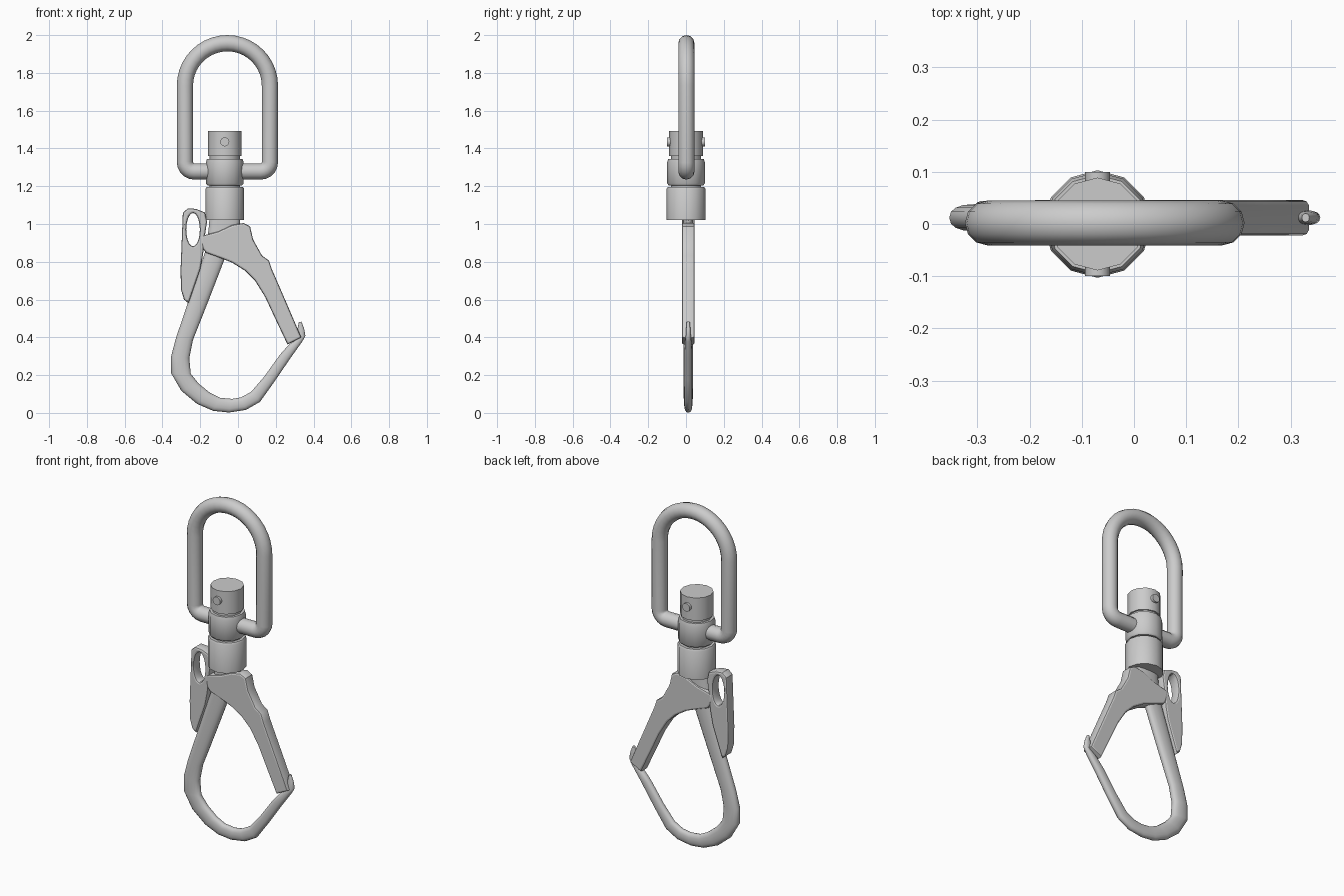
import bpy, bmesh, math
from mathutils import Vector

if "Cube" in bpy.data.objects:
    bpy.data.objects.remove(bpy.data.objects["Cube"])

AX = -0.07      # swivel axis x
YC = 0.012      # mid-plane of the hook parts


def finish(ob, angle=40):
    bpy.ops.object.select_all(action='DESELECT')
    ob.select_set(True)
    bpy.context.view_layer.objects.active = ob
    if ob.type == 'CURVE':
        bpy.ops.object.convert(target='MESH')
        ob = bpy.context.object
    bpy.ops.object.shade_smooth_by_angle(angle=math.radians(angle))
    return ob


def from_bmesh(name, bm):
    bmesh.ops.recalc_face_normals(bm, faces=bm.faces)
    me = bpy.data.meshes.new(name)
    bm.to_mesh(me)
    bm.free()
    ob = bpy.data.objects.new(name, me)
    bpy.context.collection.objects.link(ob)
    return finish(ob)


def skin(name, rings):
    """Join equal-length point rings into a capped solid."""
    bm = bmesh.new()
    loops = [[bm.verts.new(p) for p in r] for r in rings]
    n = len(loops[0])
    for a, b in zip(loops, loops[1:]):
        for i in range(n):
            j = (i + 1) % n
            bm.faces.new((a[i], a[j], b[j], b[i]))
    bm.faces.new(loops[0])
    bm.faces.new(loops[-1])
    return from_bmesh(name, bm)


def lathe(name, profile, sides=12):
    rings = [[(AX + r * math.cos(math.tau * i / sides),
               r * math.sin(math.tau * i / sides), z) for i in range(sides)]
             for r, z in profile]
    return skin(name, rings)


def curve(name, dims, loops):
    cu = bpy.data.curves.new(name, 'CURVE')
    cu.dimensions = dims
    for pts in loops:
        s = cu.splines.new('POLY')
        s.points.add(len(pts) - 1)
        for p, (x, z) in zip(s.points, pts):
            p.co = (x, z, 0, 1)
        s.use_cyclic_u = True
    ob = bpy.data.objects.new(name, cu)
    ob.rotation_euler = (math.pi / 2, 0, 0)
    bpy.context.collection.objects.link(ob)
    return ob


def plate(name, loops, half, bevel):
    ob = curve(name, '2D', loops)
    ob.location.y = YC
    cu = ob.data
    cu.fill_mode = 'BOTH'
    cu.extrude = half - bevel
    cu.bevel_depth = bevel
    cu.bevel_resolution = 1
    cu.offset = -bevel
    return finish(ob, 35)


def arc(cx, cz, r, a0, a1, n):
    return [(cx + r * math.cos(math.radians(a0 + (a1 - a0) * i / n)),
             cz + r * math.sin(math.radians(a0 + (a1 - a0) * i / n)))
            for i in range(n + 1)]


# Swivel ring: D-shaped round bar
rc, rr, cr, zb = -0.056, 0.225, 0.05, 1.278
path = (arc(rc, 1.732, rr, 0, 180, 20)
        + arc(rc - rr + cr, zb + cr, cr, 180, 270, 5)
        + arc(rc + rr - cr, zb + cr, cr, 270, 360, 5))
ring = curve("swivel_ring", '3D', [path])
ring.location.y = 0.002
ring.data.bevel_depth = 0.043
ring.data.bevel_resolution = 4
finish(ring)

# Swivel barrel sections
lathe("swivel_cap", [(0.089, 1.36), (0.089, 1.493)])
lathe("swivel_neck", [(0.08, 1.16), (0.08, 1.38)])
lathe("swivel_collar", [(0.092, 1.205), (0.1, 1.215), (0.1, 1.325), (0.094, 1.345)])
lathe("swivel_base", [(0.103, 1.02), (0.103, 1.185), (0.097, 1.195)])

# Cross pin through the cap
bpy.ops.mesh.primitive_cylinder_add(vertices=16, radius=0.024, depth=0.2,
                                    location=(AX, 0, 1.435),
                                    rotation=(math.pi / 2, 0, 0))
bpy.context.object.name = "cap_pin"
finish(bpy.context.object)

# Hook: outer edge x,z / inner edge x,z / half depth at each station
stations = [
    (-.15, 1.04, .01, 1.04, .026), (-.155, .98, .01, .975, .026),
    (-.17, .865, -.055, .855, .026), (-.265, .584, -.16, .584, .026),
    (-.328, .398, -.238, .387, .026), (-.354, .30, -.258, .29, .026),
    (-.354, .21, -.25, .207, .026), (-.30, .117, -.207, .154, .025),
    (-.217, .048, -.148, .106, .024), (-.132, .011, -.095, .08, .022),
    (-.048, .002, -.032, .074, .021), (.042, .016, .016, .082, .021),
    (.116, .058, .069, .111, .021), (.196, .17, .138, .191, .021),
    (.275, .286, .222, .308, .02), (.34, .377, .27, .362, .018),
    (.357, .408, .305, .385, .014), (.35, .446, .312, .43, .012),
    (.336, .483, .322, .48, .008)]
rings = []
for ox, oz, ix, iz, d in stations:
    c = Vector((ox + ix, 0, oz + iz)) / 2
    h = Vector((ox - ix, 0, oz - iz)) / 2
    c.y = YC
    ring_pts = []
    for i in range(16):
        a = math.tau * i / 16
        co, si = math.cos(a), math.sin(a)
        co = math.copysign(abs(co) ** 0.85, co)
        si = math.copysign(abs(si) ** 0.85, si)
        ring_pts.append(c + h * co + Vector((0, d * si, 0)))
    rings.append(ring_pts)
skin("hook", rings)

# Gate: shoulder plus the curved arm that closes on the hook tip
gate = [(-.20, .935), (-.106, .96), (-.03, .995), (.03, 1.005), (.064, .987),
        (.08, .918), (.127, .833), (.164, .806), (.18, .759), (.249, .6),
        (.335, .40), (.262, .362), (.20, .493), (.143, .615), (.09, .70),
        (.037, .753), (-.032, .796), (-.085, .817), (-.17, .848), (-.186, .87)]
plate("gate", [gate], 0.034, 0.01)

# Release lever with an oval finger hole
lever = [(-.292, 1.06), (-.265, 1.083), (-.222, 1.08), (-.175, 1.061),
         (-.164, 1.013), (-.175, .94), (-.185, .838), (-.20, .76),
         (-.262, .58), (-.286, .60), (-.302, .653), (-.304, .76)]
hole = [(-.238 + .036 * math.cos(math.tau * i / 20),
         .97 + .088 * math.sin(math.tau * i / 20)) for i in range(20)]
plate("release_lever", [lever, hole], 0.032, 0.01)
